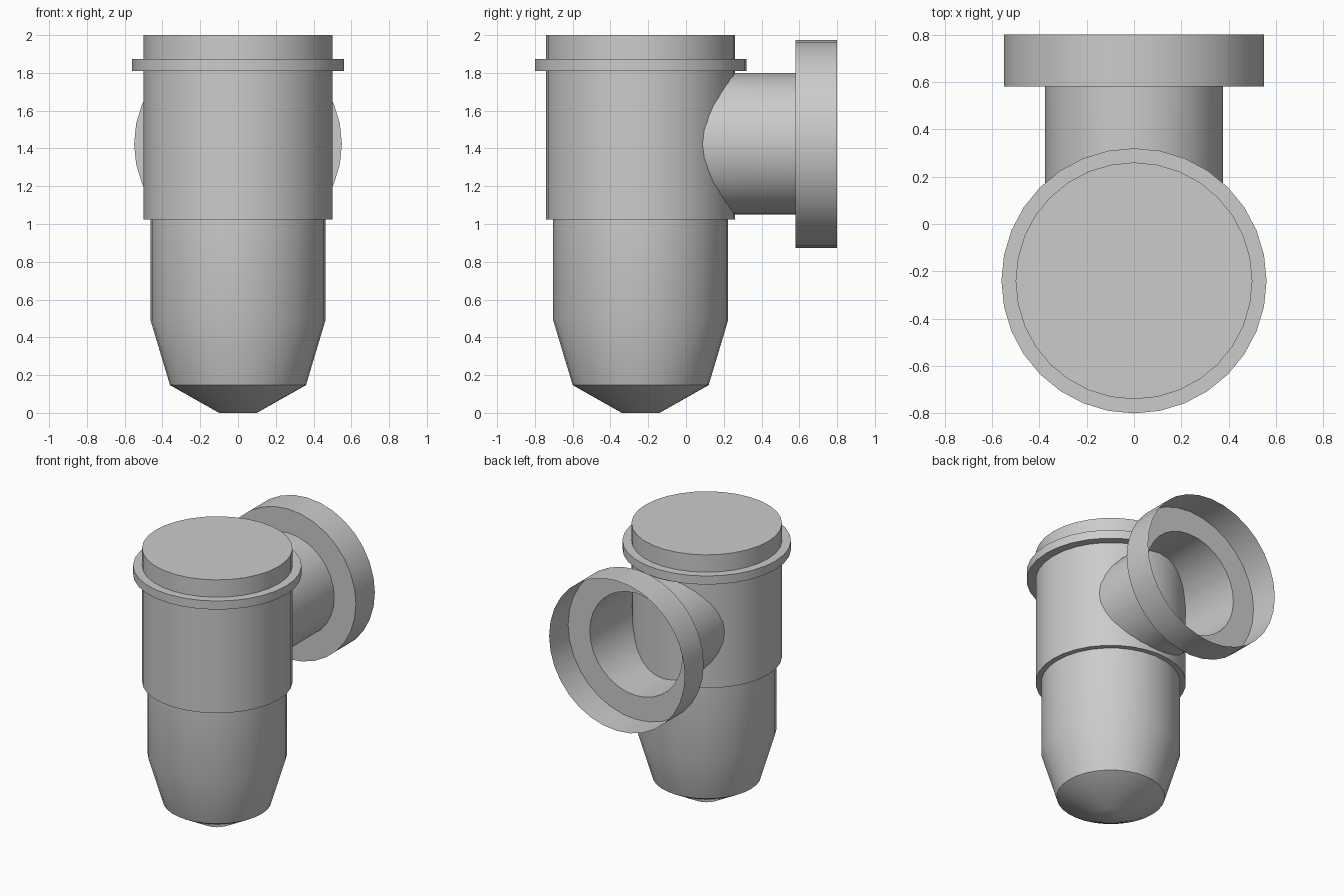
import bpy, bmesh, math

if "Cube" in bpy.data.objects:
    bpy.data.objects.remove(bpy.data.objects["Cube"])

SIDES = 32
BODY_Y = -0.24      # vertical axis of the body
BRANCH_Z = 1.424    # height of the side branch axis


def lathe(name, profile, place, cap=False, adjust=None):
    """Revolve (radius, distance) pairs; place maps (a, b, distance) to xyz."""
    bm = bmesh.new()
    rings = []
    for r, d in profile:
        ring = []
        for i in range(SIDES):
            t = 2 * math.pi * i / SIDES
            ring.append(bm.verts.new(place(r * math.cos(t), r * math.sin(t), d)))
        rings.append(ring)
    for lo, hi in zip(rings, rings[1:]):
        for i in range(SIDES):
            j = (i + 1) % SIDES
            bm.faces.new((lo[i], lo[j], hi[j], hi[i]))
    if cap:
        bm.faces.new(rings[0][::-1])
        bm.faces.new(rings[-1])
    if adjust:
        for v in rings[0]:
            adjust(v)
    bmesh.ops.recalc_face_normals(bm, faces=bm.faces)
    mesh = bpy.data.meshes.new(name)
    bm.to_mesh(mesh)
    bm.free()
    obj = bpy.data.objects.new(name, mesh)
    bpy.context.collection.objects.link(obj)
    bpy.ops.object.select_all(action='DESELECT')
    obj.select_set(True)
    bpy.context.view_layer.objects.active = obj
    bpy.ops.object.shade_smooth_by_angle(angle=math.radians(30))
    return obj


def upright(a, b, d):
    return (a, BODY_Y + b, d)


def backward(a, b, d):
    return (a, d, BRANCH_Z + b)


def meet_body(v):
    """Trim the branch where it enters the round body."""
    v.co.y = BODY_Y + math.sqrt(0.25 - v.co.x ** 2) - 0.01


# Body: shallow conical tip, tapered bowl, wider upper sleeve, collar and lid
lathe("trap_body", [
    (0.10, 0.0), (0.36, 0.147), (0.463, 0.49), (0.463, 1.023),
    (0.50, 1.023), (0.50, 1.81), (0.56, 1.81), (0.56, 1.873),
    (0.50, 1.873), (0.50, 2.0)], upright, cap=True)

# Side branch: thin open pipe stepping out to a wide open socket
lathe("side_branch", [
    (0.375, 0.2), (0.375, 0.58), (0.55, 0.58), (0.55, 0.80)],
    backward, adjust=meet_body)
